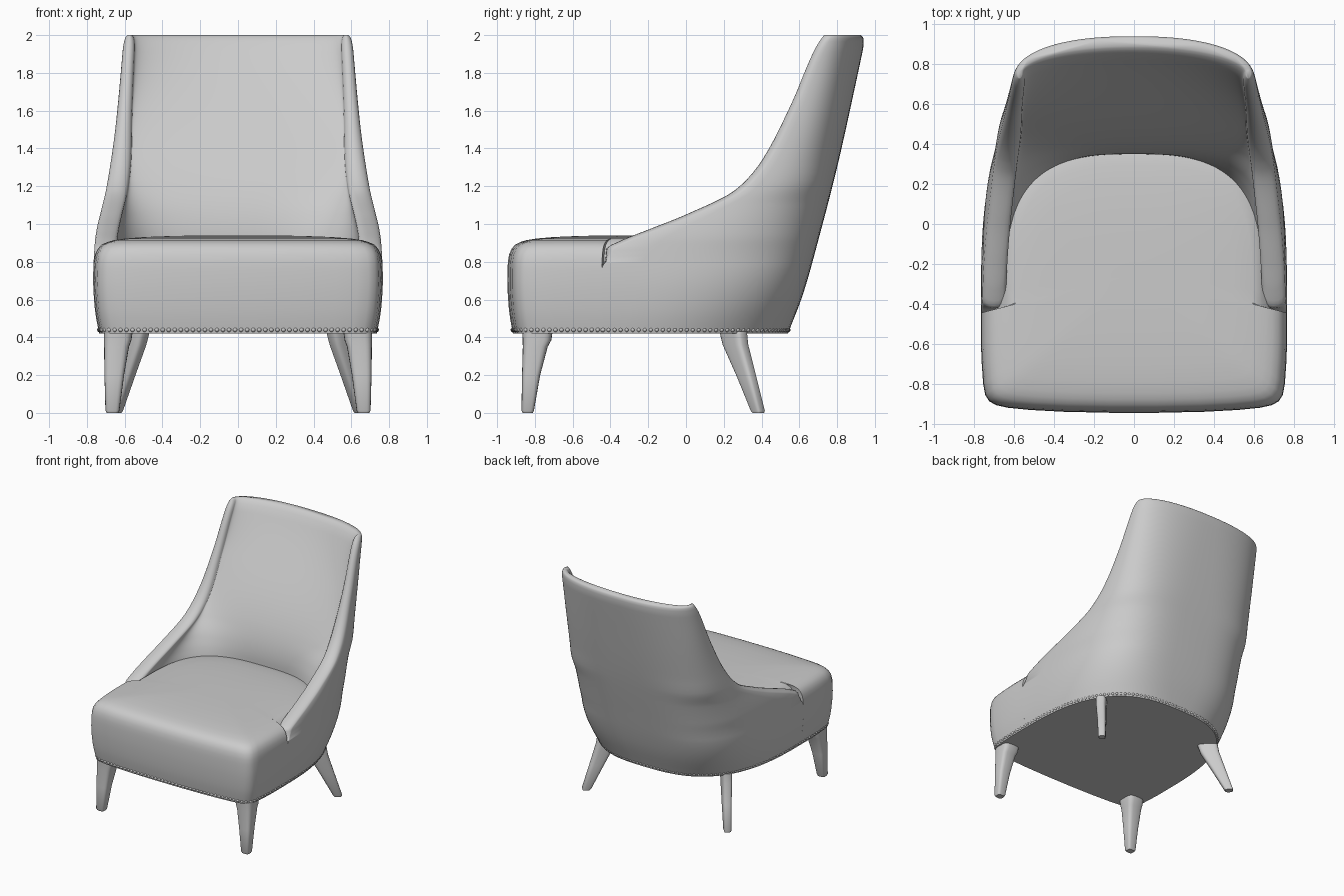
import bpy, bmesh, math
from mathutils import Vector

if "Cube" in bpy.data.objects:
    bpy.data.objects.remove(bpy.data.objects["Cube"])

def material(name, c):
    m = bpy.data.materials.new(name)
    m.diffuse_color = (c, c, c, 1)
    m.use_nodes = True
    m.node_tree.nodes["Principled BSDF"].inputs["Base Color"].default_value = m.diffuse_color
    return m

GREY = material("soft grey", 0.6)

def curve(table, z):
    """Monotone cubic interpolation through (z, value) pairs."""
    n = len(table)
    if z <= table[0][0]: return table[0][1]
    if z >= table[-1][0]: return table[-1][1]
    d = [(table[i+1][1] - table[i][1]) / (table[i+1][0] - table[i][0]) for i in range(n - 1)]
    m = [d[0]] + [0 if a * b <= 0 else 2 * a * b / (a + b) for a, b in zip(d, d[1:])] + [d[-1]]
    i = max(k for k in range(n - 1) if table[k][0] <= z)
    h = table[i+1][0] - table[i][0]
    t = (z - table[i][0]) / h
    return ((2*t**3 - 3*t*t + 1) * table[i][1] + (t**3 - 2*t*t + t) * h * m[i]
            + (3*t*t - 2*t**3) * table[i+1][1] + (t**3 - t*t) * h * m[i+1])

def loft(name, rings, angle=40):
    """Skin a stack of closed rings and cap both ends."""
    bm = bmesh.new()
    vs = [[bm.verts.new(p) for p in r] for r in rings]
    n = len(vs[0])
    for a, b in zip(vs, vs[1:]):
        for i in range(n):
            j = (i + 1) % n
            bm.faces.new((a[i], a[j], b[j], b[i]))
    bm.faces.new(vs[0][::-1])
    bm.faces.new(vs[-1])
    bmesh.ops.recalc_face_normals(bm, faces=bm.faces)
    return finish(name, bm, angle)

def finish(name, bm, angle):
    me = bpy.data.meshes.new(name)
    bm.to_mesh(me)
    bm.free()
    me.materials.append(GREY)
    ob = bpy.data.objects.new(name, me)
    bpy.context.collection.objects.link(ob)
    bpy.ops.object.select_all(action='DESELECT')
    ob.select_set(True)
    bpy.context.view_layer.objects.active = ob
    bpy.ops.object.shade_smooth_by_angle(angle=math.radians(angle))
    return ob

def arc(w, y0, y1, p, q, a0=0, steps=56):
    """Half superellipse from the right side round the back to the left side."""
    pts = []
    for i in range(steps + 1):
        a = a0 + (math.pi - 2 * a0) * i / steps
        c, s = math.cos(a), max(0, math.sin(a))
        pts.append((math.copysign(abs(c) ** (2 / p), c) * w, y0 + (y1 - y0) * s ** (2 / q)))
    return pts

# Backrest measurements by height
WIDTH = [(.42, .735), (.55, .758), (.7, .767), (.9, .758), (1.2, .695), (1.5, .65), (2, .603)]
BACK = [(.42, .54), (.63, .62), (.95, .71), (1.3, .80), (1.75, .90), (2, .953)]
CENTRE = [(.42, -.465), (.8, -.44), (.95, -.3), (1.1, -.05), (1.2, .18), (1.35, .37), (1.6, .54), (2, .73)]
EDGE = [(.42, -.458), (.77, -.458), (.80, -.428), (.87, -.42), (.91, -.35), (.97, -.2),
        (1.05, 0), (1.18, .26), (1.32, .39), (1.62, .55), (1.94, .69), (2, .73)]
INNER = [(.42, .35), (.94, .35), (2, .865)]
WALL = [(.42, .12), (1.2, .115), (1.6, .08), (2, .06)]
BULGE = [(.42, 0), (.77, 0), (.92, .06), (1.2, .05), (2, .035)]
POWER = [(.42, 2.8), (.8, 3.5), (1.2, 3.45), (1.35, 3.1), (1.6, 2.8), (2, 2.3)]
INNER_P = [(.42, 3), (1.0, 2.9), (2, 2.1)]
INNER_Q = [(.42, 3), (1.0, 2.8), (1.4, 1.9), (2, 1.6)]
TOP = [(.42, 0), (1.92, 0), (1.97, .06), (1.99, .16), (2, .3)]

def outer(z):
    w, n, yc, yb = (curve(k, z) for k in (WIDTH, POWER, CENTRE, BACK))
    cut = curve(EDGE, z) + curve(BULGE, z)
    a0 = math.asin((max(0, cut - yc) / (yb - yc)) ** (n / 2))
    return arc(w / math.cos(a0) ** (2 / n), yc, yb, n, n, a0)

def shell_ring(z):
    e, b, w, t = (curve(k, z) for k in (EDGE, BULGE, WIDTH, WALL))
    out = outer(z)
    inn = arc(w - t, e + b, curve(INNER, z), curve(INNER_P, z), curve(INNER_Q, z))
    f = curve(TOP, z)
    o2 = [(p[0] + (q[0] - p[0]) * f, p[1] + (q[1] - p[1]) * f) for p, q in zip(out, inn)]
    i2 = [(q[0] + (p[0] - q[0]) * f, q[1] + (p[1] - q[1]) * f) for p, q in zip(out, inn)]
    def cap(p, q):
        # rounded end of the wall
        r = []
        for k in range(1, 8):
            a = math.pi * k / 8
            s = (1 - math.cos(a)) / 2
            r.append((p[0] + (q[0] - p[0]) * s, p[1] + (q[1] - p[1]) * s - b * math.sin(a)))
        return r
    ring = o2 + cap(o2[-1], i2[-1]) + i2[::-1] + cap(i2[0], o2[0])
    return [(x, y, z) for x, y in ring]

# Curved backrest with sloping arms
low = [.42, .43, .46, .5, .55, .6, .65, .7, .74, .765]
heights = low + [.775, .79, .80, .83, .86]
heights += [.87 + .012 * i for i in range(30)]
heights += [1.23 + .04 * i for i in range(18)]
heights += [1.93, 1.95, 1.965, 1.975, 1.985, 1.99, 1.995, 2.0]
loft("backrest", [shell_ring(z) for z in heights], 60)

# Upholstered seat, wide at the front and tucked inside the backrest
front = [(.12, -.945), (.35, -.94), (.52, -.931), (.63, -.92), (.69, -.907), (.725, -.887),
         (.745, -.855), (.755, -.8), (.762, -.7), (.766, -.6), (.766, -.5), (.766, -.445)]
mirror = [(-x, y) for x, y in front[::-1]]

def scaled(pts, s):
    return [(x * s, -.25 + (y + .25) * s) for x, y in pts]

def seat_ring(z, s):
    # the side notch fades out towards the middle of the cushion
    x = .70 + .06 * min(1, max(0, (.92 - s) / .12))
    pts = front + [(x, -.435)] + arc(x, -.35, .45, 3.1, 3.1) + [(-x, -.435)] + mirror
    return [(px, py, z) for px, py in scaled(pts, s)]

levels = [(z, curve(WIDTH, z) / .766) for z in low]
levels += [(.80, .997), (.838, .988), (.868, .97), (.89, .943), (.904, .905), (.914, .86),
           (.923, .78), (.931, .65), (.937, .45), (.94, .2), (.94, .05)]
loft("seat", [seat_ring(z, s) for z, s in levels])

# Nailhead trim around the bottom edge
path = [Vector((x, y, .44)) for x, y in scaled(scaled(mirror + front, .967) + outer(.44), .992)]
path.append(path[0])
total = sum((b - a).length for a, b in zip(path, path[1:]))
count = round(total / .032)
bm = bmesh.new()
seg, done = 0, 0.0
for i in range(count):
    d = total * i / count
    while done + (path[seg+1] - path[seg]).length < d:
        done += (path[seg+1] - path[seg]).length
        seg += 1
    a, b = path[seg], path[seg+1]
    p = a.lerp(b, (d - done) / max((b - a).length, 1e-6))
    made = bmesh.ops.create_uvsphere(bm, u_segments=10, v_segments=6, radius=.012)
    bmesh.ops.translate(bm, verts=made["verts"], vec=p)
finish("nailhead_trim", bm, 60)

# Tapered legs: sections are (z, x, y, half length, half width), turned by an angle
def leg(name, sections, side, turn=0):
    rings = []
    ct, st = math.cos(turn), math.sin(turn)
    for z, x, y, ha, hb in sections:
        ring = []
        for i in range(24):
            a = 2 * math.pi * i / 24
            c, s = math.cos(a), math.sin(a)
            u = ha * math.copysign(abs(c) ** .55, c)
            v = hb * math.copysign(abs(s) ** .55, s)
            ring.append((side * (x + u * ct - v * st), y + u * st + v * ct, z))
        rings.append(ring)
    loft(name, rings, 45)

FRONT = [(0, .665, -.838, .03, .027), (.012, .665, -.838, .037, .033), (.2, .655, -.82, .052, .048),
         (.35, .643, -.798, .066, .066), (.385, .637, -.789, .073, .076), (.43, .634, -.786, .076, .08)]
REAR = [(0, .648, .383, .028, .025), (.012, .646, .38, .035, .029), (.2, .595, .318, .055, .034),
        (.36, .553, .262, .074, .04), (.43, .54, .25, .08, .042)]
for side, label in ((1, "right"), (-1, "left")):
    leg("front_leg_" + label, FRONT, side)
    leg("rear_leg_" + label, REAR, side, math.pi / 4)
